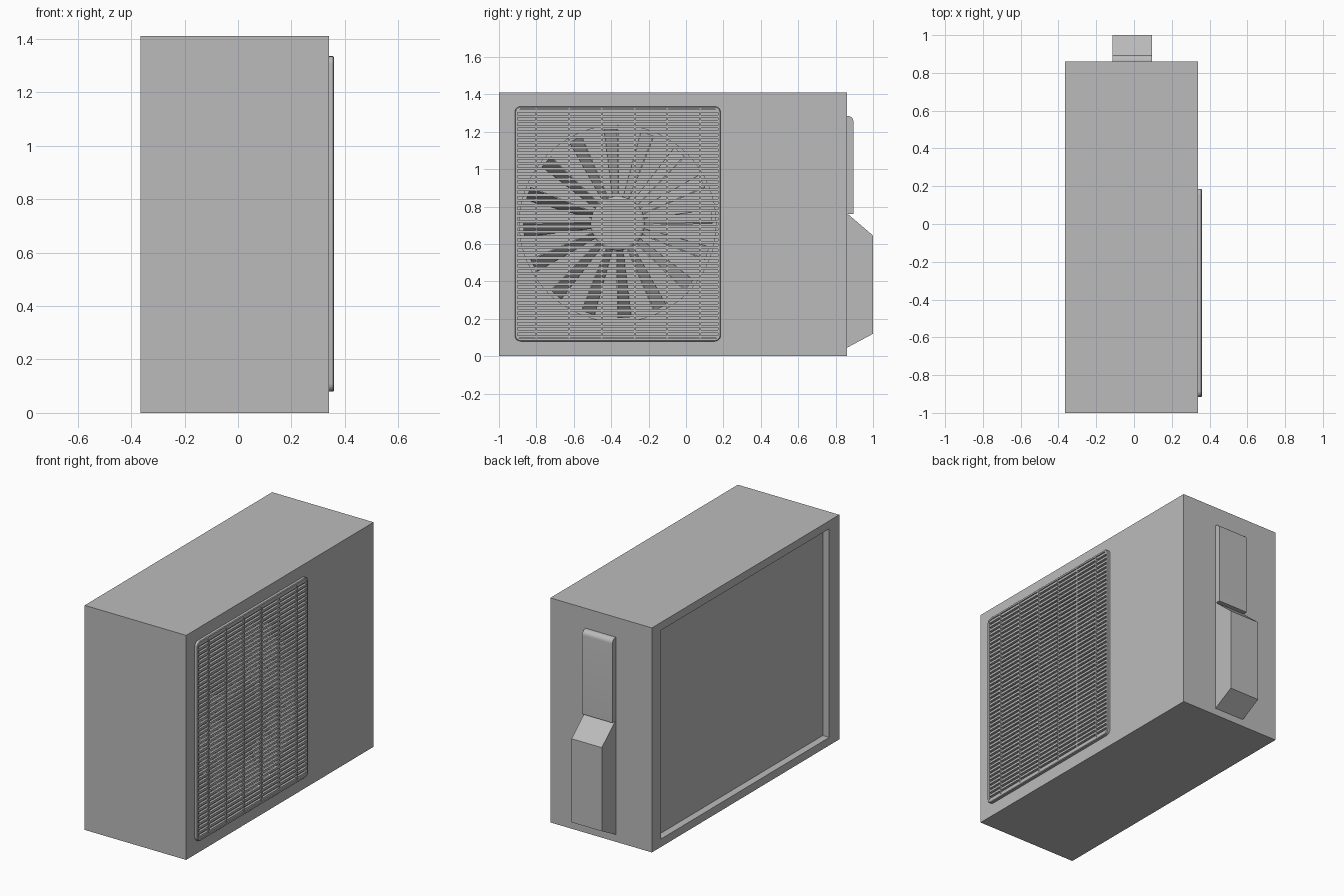
import bpy, bmesh, math
from mathutils import Matrix, Vector

if "Cube" in bpy.data.objects:
    bpy.data.objects.remove(bpy.data.objects["Cube"], do_unlink=True)

grey = bpy.data.materials.new("casing_grey")
grey.use_nodes = True
COLOUR = (0.5, 0.5, 0.5, 1)
grey.diffuse_color = COLOUR
grey.node_tree.nodes["Principled BSDF"].inputs["Base Color"].default_value = COLOUR


def finish(name, bm):
    bmesh.ops.recalc_face_normals(bm, faces=bm.faces)
    mesh = bpy.data.meshes.new(name)
    bm.to_mesh(mesh)
    bm.free()
    ob = bpy.data.objects.new(name, mesh)
    bpy.context.collection.objects.link(ob)
    mesh.materials.append(grey)
    return ob


def add_box(bm, lo, hi):
    lo, hi = Vector(lo), Vector(hi)
    mat = Matrix.Translation((lo + hi) / 2) @ Matrix.Diagonal((*(hi - lo), 1))
    bmesh.ops.create_cube(bm, size=1, matrix=mat)


def add_disc_prism(bm, radius, x0, x1, segments):
    mat = Matrix.Translation(((x0 + x1) / 2, FAN_Y, FAN_Z)) @ Matrix.Rotation(math.pi / 2, 4, 'Y')
    bmesh.ops.create_cone(bm, cap_ends=True, segments=segments, radius1=radius,
                          radius2=radius, depth=x1 - x0, matrix=mat)


def extrude_profile(name, points, x0, x1):
    """Prism along x from a (y, z) outline."""
    bm = bmesh.new()
    face = bm.faces.new([bm.verts.new((x0, y, z)) for y, z in points])
    new = bmesh.ops.extrude_face_region(bm, geom=[face])["geom"]
    bmesh.ops.translate(bm, vec=(x1 - x0, 0, 0),
                        verts=[v for v in new if isinstance(v, bmesh.types.BMVert)])
    return finish(name, bm)


def smooth(ob):
    bpy.ops.object.select_all(action='DESELECT')
    bpy.context.view_layer.objects.active = ob
    ob.select_set(True)
    bpy.ops.object.shade_smooth_by_angle(angle=math.radians(35))


def cut(ob, cutter):
    mod = ob.modifiers.new("cut", 'BOOLEAN')
    mod.object = cutter
    mod.solver = 'EXACT'
    bpy.context.view_layer.objects.active = ob
    bpy.ops.object.modifier_apply(modifier=mod.name)
    bpy.data.objects.remove(cutter, do_unlink=True)


FAN_Y, FAN_Z = -0.365, 0.71
LEFT, RIGHT = 0.34, -0.365
TOP, BACK = 1.41, 0.86

# Casing with a round fan well and a shallow panel recess on the opposite side
bm = bmesh.new()
add_box(bm, (RIGHT, -1, 0), (LEFT, BACK, TOP))
casing = finish("casing", bm)
bm = bmesh.new()
add_disc_prism(bm, 0.525, 0.14, 0.5, 64)
cut(casing, finish("fan_well_cutter", bm))
bm = bmesh.new()
add_box(bm, (-0.5, -0.9, 0.05), (RIGHT + 0.045, BACK - 0.09, TOP - 0.05))
cut(casing, finish("panel_cutter", bm))
smooth(casing)

# Fan hub with a bevelled rim
bm = bmesh.new()
add_disc_prism(bm, 0.145, 0.13, 0.28, 48)
hub = finish("fan_hub", bm)
bevel = hub.modifiers.new("rim", 'BEVEL')
bevel.width, bevel.segments = 0.015, 3
smooth(hub)

# Pitched, tapering fan blades
BLADES = 16
bm = bmesh.new()
for i in range(BLADES):
    a = math.radians(4) + i * math.tau / BLADES
    radial = Vector((0, math.cos(a), math.sin(a)))
    tangent = Vector((0, -math.sin(a), math.cos(a)))
    centre = Vector((0.21, FAN_Y, FAN_Z))
    rings = []
    for r, half in ((0.135, 0.015), (0.505, 0.035)):
        ring = []
        for side, off in ((-1, -1), (1, -1), (1, 1), (-1, 1)):
            p = centre + radial * r + tangent * (side * half + off * 0.003)
            ring.append(bm.verts.new(p - Vector((side * 0.045, 0, 0))))
        rings.append(ring)
    for k in range(4):
        n = (k + 1) % 4
        bm.faces.new((rings[0][k], rings[0][n], rings[1][n], rings[1][k]))
    bm.faces.new(rings[0])
    bm.faces.new(rings[1])
finish("fan_blades", bm)

# Rounded grille frame
Y0, Y1, Z0, Z1 = -0.915, 0.185, 0.08, 1.335
FRONT = 0.36


def rounded_loop(bm, x, inset, radius):
    verts = []
    corners = ((Y1, Z1, -1, -1), (Y0, Z1, 1, -1), (Y0, Z0, 1, 1), (Y1, Z0, -1, 1))
    for q, (y, z, sy, sz) in enumerate(corners):
        cy, cz = y + sy * (inset + radius), z + sz * (inset + radius)
        for s in range(6):
            a = (q + s / 5) * math.pi / 2
            verts.append(bm.verts.new((x, cy + radius * math.cos(a), cz + radius * math.sin(a))))
    return verts


bm = bmesh.new()
loops = [rounded_loop(bm, LEFT, 0, 0.03), rounded_loop(bm, FRONT - 0.004, 0, 0.03),
         rounded_loop(bm, FRONT, 0.004, 0.026), rounded_loop(bm, FRONT, 0.014, 0.016),
         rounded_loop(bm, LEFT, 0.014, 0.016)]
for a, b in zip(loops, loops[1:] + loops[:1]):
    for k in range(len(a)):
        n = (k + 1) % len(a)
        bm.faces.new((a[k], a[n], b[n], b[k]))
smooth(finish("grille_frame", bm))

# Horizontal grille slats
SLATS = 44
bm = bmesh.new()
step = (Z1 - Z0 - 0.02) / SLATS
for i in range(SLATS):
    z = Z0 + 0.01 + (i + 0.5) * step
    add_box(bm, (LEFT + 0.002, Y0 + 0.01, z - 0.007), (FRONT - 0.004, Y1 - 0.01, z + 0.007))
finish("grille_slats", bm)

# Upright grille bars
bm = bmesh.new()
for i in range(6):
    y = -0.8 + i * 0.175
    add_box(bm, (LEFT + 0.001, y - 0.004, Z0 + 0.01), (FRONT - 0.001, y + 0.004, Z1 - 0.01))
finish("grille_uprights", bm)

# Grip plate and pipe cover on the back end
arc = [(BACK + 0.005 + 0.03 * math.cos(a), 1.255 + 0.03 * math.sin(a))
       for a in (k * math.pi / 12 for k in range(7))]
grip = extrude_profile("grip_plate", [(BACK - 0.01, 0.76), (BACK + 0.035, 0.76)] + arc
                       + [(BACK - 0.01, 1.285)], -0.115, 0.095)
smooth(grip)
extrude_profile("pipe_cover", [(BACK - 0.01, 0.045), (BACK, 0.045), (1.0, 0.12), (1.0, 0.645),
                               (BACK, 0.765), (BACK - 0.01, 0.765)], -0.115, 0.095)
